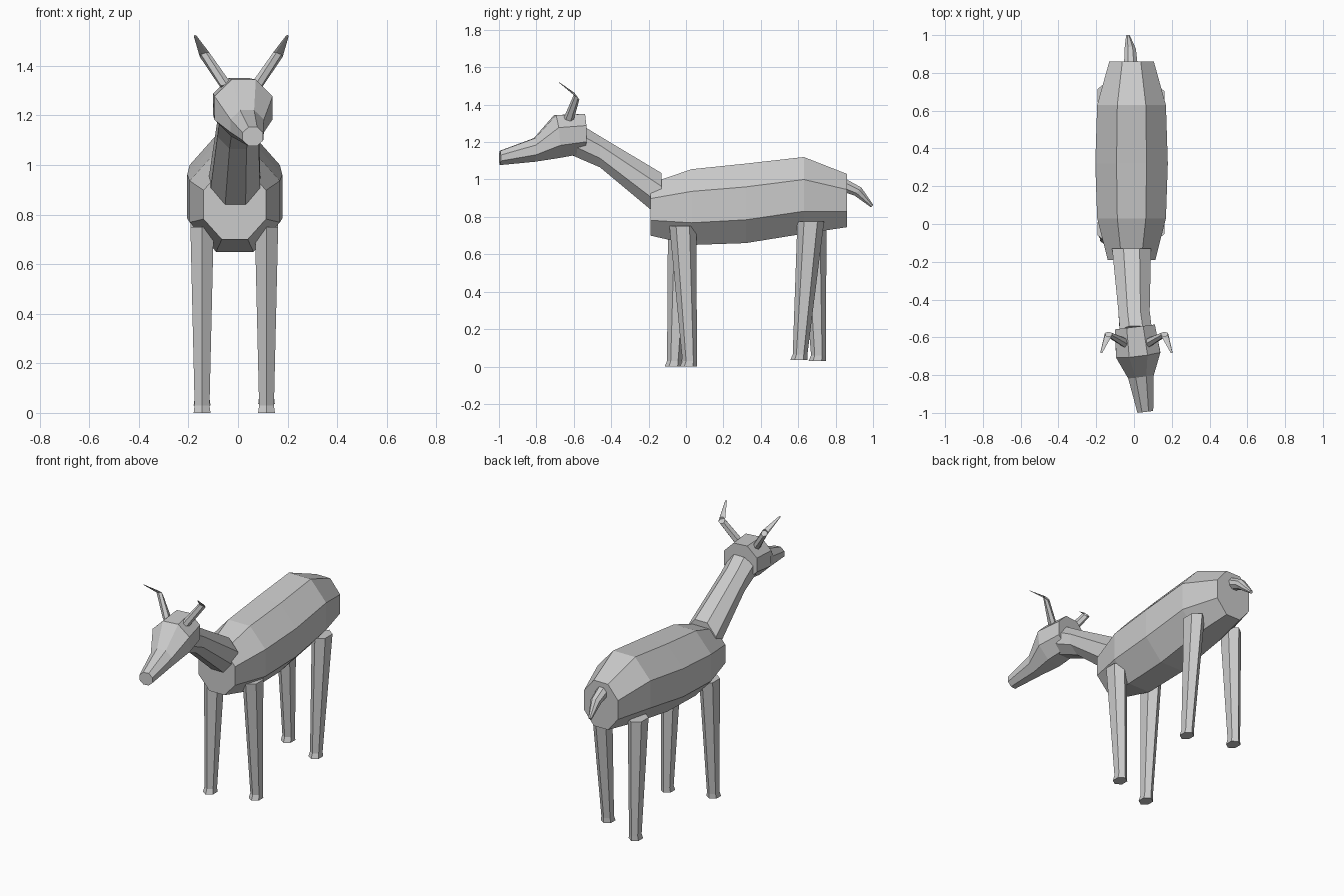
import bpy
import bmesh
from math import cos, sin, tau, pi, radians
from mathutils import Matrix, Vector

if "Cube" in bpy.data.objects:
    bpy.data.objects.remove(bpy.data.objects["Cube"])

grey = bpy.data.materials.new("plain grey")
grey.use_nodes = True
grey.diffuse_color = (0.6, 0.6, 0.6, 1)
grey.node_tree.nodes["Principled BSDF"].inputs["Base Color"].default_value = grey.diffuse_color


def loft(name, rings, sides=8, yaw=0, turn=0.5):
    """Skin rings of (centre, half width, half height, pitch in degrees)."""
    bm = bmesh.new()
    loops = []
    for centre, width, height, pitch in rings:
        rot = Matrix.Rotation(yaw, 3, "Z") @ Matrix.Rotation(radians(pitch), 3, "X")
        grow = 1 / cos(pi / sides) if turn else 1
        loop = []
        for i in range(sides):
            a = tau * (i + turn) / sides
            p = Vector((width * grow * cos(a), 0, height * grow * sin(a)))
            loop.append(bm.verts.new(Vector(centre) + rot @ p))
        loops.append(loop)
    for lower, upper in zip(loops, loops[1:]):
        for i in range(sides):
            j = (i + 1) % sides
            bm.faces.new((lower[i], lower[j], upper[j], upper[i]))
    bm.faces.new(loops[0])
    bm.faces.new(loops[-1])
    bmesh.ops.recalc_face_normals(bm, faces=bm.faces)
    mesh = bpy.data.meshes.new(name)
    bm.to_mesh(mesh)
    bm.free()
    mesh.materials.append(grey)
    obj = bpy.data.objects.new(name, mesh)
    bpy.context.collection.objects.link(obj)
    return obj


MID = -0.013

# Body: y, half width, bottom, top
body = [(-0.19, 0.126, 0.70, 0.98), (0.03, 0.182, 0.65, 1.055),
        (0.32, 0.192, 0.66, 1.085), (0.63, 0.182, 0.71, 1.12),
        (0.86, 0.118, 0.745, 1.03)]
loft("body", [((MID, y, (lo + hi) / 2), w, (hi - lo) / 2, 0) for y, w, lo, hi in body])

# Neck, drifting towards the turned head
loft("neck", [((MID, -0.13, 0.912), 0.103, 0.122, 0),
              ((0, -0.46, 1.148), 0.083, 0.083, 0),
              ((0.01, -0.575, 1.205), 0.085, 0.083, -25)])

# Head, turned slightly to its left
loft("head", [((0.005, -0.545, 1.245), 0.106, 0.105, 0),
              ((0.022, -0.69, 1.23), 0.118, 0.115, 5),
              ((0.037, -0.81, 1.158), 0.068, 0.063, 0),
              ((0.06, -0.995, 1.115), 0.042, 0.038, 0)], yaw=0.12)

# Horns
for side, label in ((1, "left"), (-1, "right")):
    x = 0.013
    loft(label + "_horn", [((x + side * 0.058, -0.63, 1.315), 0.024, 0.024, 70),
                           ((x + side * 0.148, -0.583, 1.445), 0.019, 0.019, 35),
                           ((x + side * 0.186, -0.68, 1.52), 0.005, 0.005, 40)],
         sides=6)

# Tail
loft("tail", [((-0.016, 0.82, 0.98), 0.037, 0.037, -30),
              ((-0.02, 0.92, 0.935), 0.03, 0.028, -40),
              ((-0.032, 0.995, 0.858), 0.01, 0.009, -45)])

# Legs: six-sided, with a small flare at the foot
legs = [("left_front_leg", 0.115, -0.017, 0.02, 0.0, 0.75),
        ("right_front_leg", -0.145, -0.025, -0.062, 0.0, 0.75),
        ("left_back_leg", 0.115, 0.667, 0.61, 0.035, 0.775),
        ("right_back_leg", -0.145, 0.68, 0.708, 0.03, 0.775)]
for name, x, top_y, foot_y, low, high in legs:
    loft(name, [((x, top_y, high), 0.047, 0.062, 90),
                ((x, foot_y, low + 0.03), 0.03, 0.034, 90),
                ((x, foot_y - 0.006, low), 0.034, 0.04, 90)],
         sides=6).data.vertices
